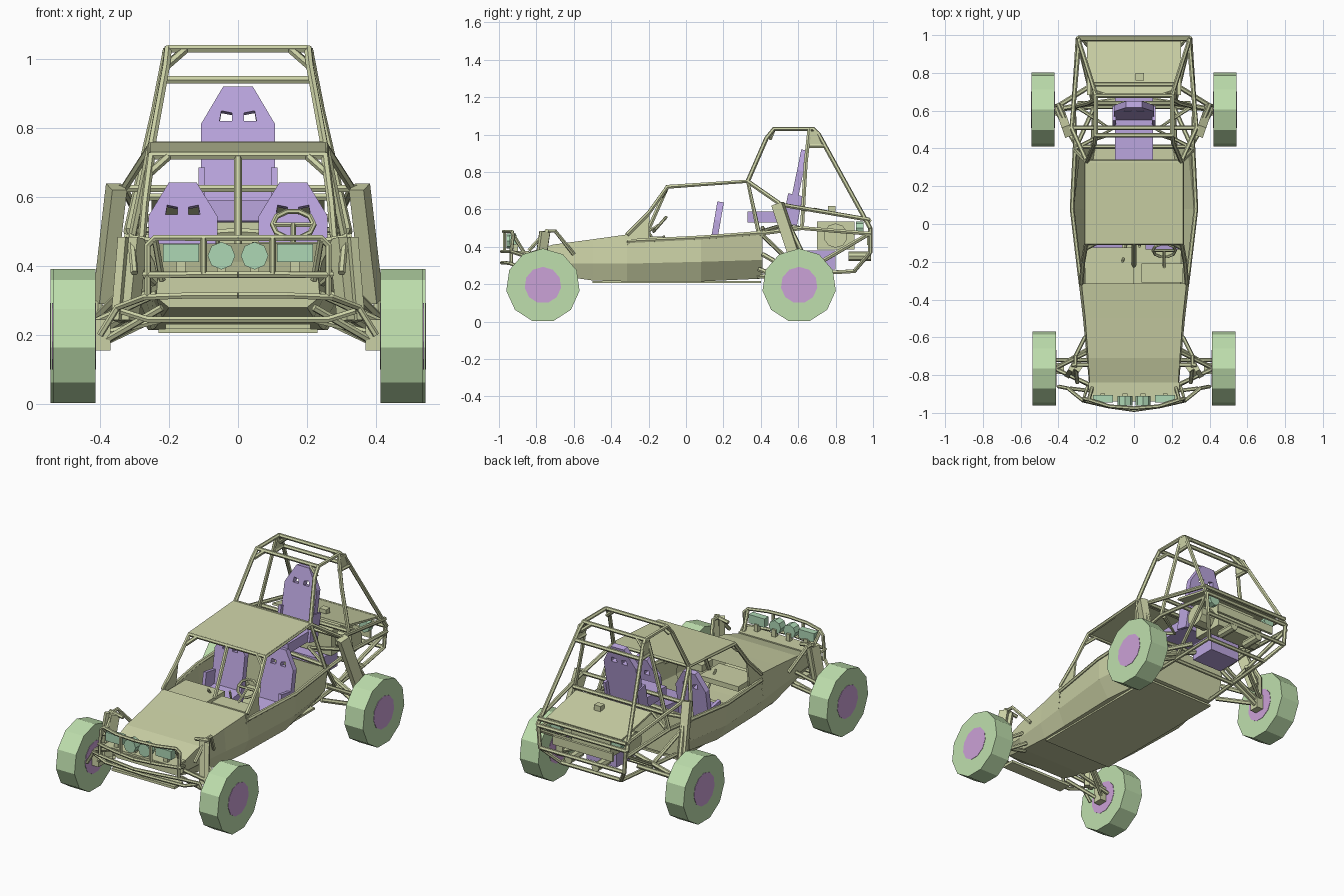
import bpy, bmesh, math
from mathutils import Matrix, Vector

def material(name, c):
    m = bpy.data.materials.new(name)
    m.diffuse_color = (*c, 1)
    return m

FRAME = material("olive", (0.60, 0.64, 0.38))
TIRE = material("tire_green", (0.52, 0.74, 0.42))
SEAT = material("purple", (0.50, 0.38, 0.74))
HUB = material("hub_purple", (0.60, 0.36, 0.68))
LAMP = material("lamp_green", (0.42, 0.68, 0.46))

def place(name, me, mat, mirror=False):
    me.materials.clear()
    me.materials.append(mat)
    ob = bpy.data.objects.new(name, me)
    bpy.context.collection.objects.link(ob)
    if mirror:
        ob.modifiers.new("mirror", 'MIRROR')
    return ob

def finish(name, bm, mat, mirror=False):
    bmesh.ops.recalc_face_normals(bm, faces=bm.faces)
    me = bpy.data.meshes.new(name)
    bm.to_mesh(me)
    bm.free()
    return place(name, me, mat, mirror)

def curve_mesh(name, cu, M, mat, mirror):
    tmp = bpy.data.objects.new("tmp", cu)
    bpy.context.collection.objects.link(tmp)
    dg = bpy.context.evaluated_depsgraph_get()
    me = bpy.data.meshes.new_from_object(tmp.evaluated_get(dg))
    me.name = name
    me.transform(M)
    bpy.data.objects.remove(tmp)
    for p in me.polygons:
        p.use_smooth = False
    return place(name, me, mat, mirror)

def splines(cu, paths, closed):
    for path in paths:
        s = cu.splines.new('POLY')
        s.points.add(len(path) - 1)
        for p, co in zip(s.points, path):
            p.co = (*co, 1) if len(co) == 3 else (*co, 0, 1)
        s.use_cyclic_u = closed

def tubes(name, paths, r=0.012, mirror=True, closed=False, mat=FRAME):
    cu = bpy.data.curves.new(name, 'CURVE')
    cu.dimensions = '3D'
    cu.bevel_depth, cu.bevel_resolution, cu.use_fill_caps = r, 1, True
    splines(cu, paths, closed)
    return curve_mesh(name, cu, Matrix(), mat, mirror)

def plate(name, outlines, t, M, mat, mirror=False):
    cu = bpy.data.curves.new(name, 'CURVE')
    cu.dimensions, cu.fill_mode, cu.extrude = '2D', 'BOTH', t / 2
    splines(cu, outlines, True)
    return curve_mesh(name, cu, M, mat, mirror)

def box(name, c, size, mat=FRAME, mirror=False, tilt=0):
    bm = bmesh.new()
    M = Matrix.Translation(c) @ Matrix.Rotation(tilt, 4, 'X') @ Matrix.Diagonal((*size, 1))
    bmesh.ops.create_cube(bm, size=1, matrix=M)
    return finish(name, bm, mat, mirror)

def beam(name, p, q, w, d, mat=FRAME):
    p, q = Vector(p), Vector(q)
    R = (q - p).to_track_quat('Z', 'Y').to_matrix().to_4x4()
    bm = bmesh.new()
    M = Matrix.Translation((p + q) / 2) @ R @ Matrix.Diagonal((w, d, (q - p).length, 1))
    bmesh.ops.create_cube(bm, size=1, matrix=M)
    return finish(name, bm, mat, True)

def drum(name, c, r, w, n, mat, axis='X', mirror=True):
    R = Matrix.Rotation(math.pi / 2, 4, 'X')
    if axis == 'X':
        R = R @ Matrix.Rotation(math.pi / 2, 4, 'Y')
    bm = bmesh.new()
    bmesh.ops.create_cone(bm, cap_ends=True, segments=n, radius1=r, radius2=r, depth=w,
                          matrix=Matrix.Translation(c) @ R)
    return finish(name, bm, mat, mirror)

def loft(name, sections, top, back):
    # section: y, then (half width, z) from keel to rim
    bm = bmesh.new()
    rows = []
    for y, *pts in sections:
        ring = [(-x, z) for x, z in reversed(pts)] + pts
        rows.append([bm.verts.new((x, y, z)) for x, z in ring])
    n = len(rows[0])
    for a, b in zip(rows, rows[1:]):
        for i in range(n if top else n - 1):
            j = (i + 1) % n
            bm.faces.new((a[i], a[j], b[j], b[i]))
    bm.faces.new(rows[-1] if back else rows[0])
    ob = finish(name, bm, FRAME)
    if not top:
        s = ob.modifiers.new("shell", 'SOLIDIFY')
        s.thickness = 0.01
    return ob

UPRIGHT = Matrix.Rotation(math.pi / 2, 4, 'X')   # plate in the xz plane

# wheels
for end, x, y in (("front", 0.475, -0.765), ("rear", 0.482, 0.605)):
    drum(end + "_tire", (x, y, 0.193), 0.198, 0.123, 11, TIRE)
    drum(end + "_hub", (x, y, 0.195), 0.098, 0.127, 11, HUB)
    box(end + "_hub_carrier", (x - 0.08, y, 0.2), (0.05, 0.06, 0.09), mirror=True)

# body: closed nose and open tub
loft("nose_body", [
    (-0.86, (0.20, 0.28), (0.237, 0.31), (0.233, 0.365)),
    (-0.71, (0.22, 0.25), (0.250, 0.31), (0.243, 0.412)),
    (-0.50, (0.24, 0.22), (0.270, 0.31), (0.258, 0.440)),
    (-0.315, (0.25, 0.215), (0.292, 0.31), (0.278, 0.466))], True, False)
loft("cockpit_tub", [
    (-0.315, (0.25, 0.215), (0.292, 0.31), (0.280, 0.425)),
    (0.08, (0.26, 0.215), (0.325, 0.32), (0.328, 0.447)),
    (0.41, (0.21, 0.23), (0.290, 0.33), (0.312, 0.472))], False, True)
box("belly_pan", (0, -0.05, 0.212), (0.46, 0.9, 0.012))

# windshield side gussets, roof and dashboard
bm = bmesh.new()
vs = [bm.verts.new(v) for v in ((0.283, -0.325, 0.41), (0.285, -0.2, 0.42),
                                (0.270, -0.195, 0.575), (0.28, -0.325, 0.468))]
bm.faces.new(vs)
g = finish("cowl_gusset", bm, FRAME, True)
g.modifiers.new("shell", 'SOLIDIFY').thickness = 0.01
box("roof_panel", (0, 0.115, 0.738), (0.51, 0.435, 0.014), tilt=0.065)
box("dashboard", (-0.13, -0.22, 0.44), (0.26, 0.19, 0.03))
box("instrument_pod", (0.15, -0.26, 0.45), (0.22, 0.1, 0.04))
tubes("cockpit_frame", [
    [(0.28, -0.315, 0.465), (0.27, -0.2, 0.58), (0.252, -0.1, 0.72), (0.252, 0.33, 0.75), (0.31, 0.39, 0.47)],
    [(0, -0.1, 0.72), (0.252, -0.1, 0.72)], [(0, 0.33, 0.75), (0.252, 0.33, 0.75)],
    [(0.256, -0.13, 0.67), (0.2, -0.1, 0.72)],
    [(0, -0.22, 0.45), (0, -0.1, 0.72)],
    [(0.281, -0.315, 0.43), (0.328, 0.08, 0.45), (0.312, 0.41, 0.475)]])

# steering wheel and levers
sw = [(0.16 + 0.06 * math.cos(a), -0.14 + 0.035 * math.sin(a), 0.52 + 0.04 * math.sin(a))
      for a in [i * math.pi / 5 for i in range(10)]]
tubes("steering_wheel", [sw], 0.008, False, True)
tubes("steering_column", [[(0.16, -0.27, 0.44), (0.16, -0.14, 0.52)], [sw[0], sw[5]]], 0.008, False)
tubes("levers", [[(0.02, -0.05, 0.23), (0.03, -0.12, 0.46)], [(-0.03, -0.05, 0.23), (-0.06, -0.2, 0.48)]], 0.007, False)

# seats: backrests with two harness slots
def seat(name, M, w, h, mirror):
    back = [(-w, 0), (w, 0), (w, h * 0.72), (w * 0.4, h), (-w * 0.4, h), (-w, h * 0.72)]
    k, z = w * 0.16, h - w * 0.95
    slot = [(k, z), (w * 0.5, z), (w * 0.45, z + w * 0.28), (k, z + w * 0.22)]
    plate(name, [back, slot, [(-x, y) for x, y in slot]], 0.035, M @ UPRIGHT, SEAT, mirror)

seat("front_seat_back", Matrix.Translation((0.16, 0.125, 0.29)) @ Matrix.Rotation(-0.17, 4, 'X'), 0.1, 0.355, True)
box("front_seat_cushion", (0.16, 0.0, 0.29), (0.2, 0.26, 0.08), SEAT, True, 0.12)
box("front_seat_bolster", (0.25, 0.09, 0.36), (0.02, 0.12, 0.14), SEAT, True, -0.17)
seat("rear_seat_back", Matrix.Translation((0, 0.555, 0.53)) @ Matrix.Rotation(-0.2, 4, 'X'), 0.107, 0.395, False)
box("rear_seat_cushion", (0, 0.45, 0.56), (0.2, 0.24, 0.06), SEAT)
box("rear_seat_bolster", (0.105, 0.57, 0.6), (0.018, 0.08, 0.16), SEAT, True, -0.2)

# rear roll cage
tubes("roll_cage", [
    [(0.25, 0.33, 0.75), (0.208, 0.43, 0.98), (0.203, 0.47, 1.03), (0.203, 0.68, 1.03), (0.21, 0.71, 1.0), (0.297, 0.985, 0.5)],
    [(0, 0.47, 1.03), (0.203, 0.47, 1.03)], [(0, 0.68, 1.03), (0.203, 0.68, 1.03)],
    [(0.207, 0.45, 0.98), (0.15, 0.47, 1.03)], [(0.21, 0.7, 0.98), (0.15, 0.68, 1.03)],
    [(0.205, 0.66, 1.03), (0.24, 0.64, 0.85), (0.32, 0.62, 0.5)],
    [(0, 0.74, 0.94), (0.22, 0.74, 0.94)], [(0.22, 0.74, 0.94), (0.215, 0.65, 0.94)],
    [(0.25, 0.33, 0.75), (0.33, 0.51, 0.625), (0.29, 0.98, 0.545)]])
plate("cage_gusset", [[(0.65, 0.94), (0.75, 0.94), (0.71, 1.02), (0.66, 1.02)]], 0.01,
      Matrix.Translation((0.215, 0, 0)) @ Matrix(((0, 0, 1, 0), (1, 0, 0, 0), (0, 1, 0, 0), (0, 0, 0, 1))), FRAME, True)

# rear lower frame
tubes("rear_frame", [
    [(0.31, 0.39, 0.47), (0.32, 0.62, 0.5), (0.297, 0.985, 0.47)],
    [(0.22, 0.38, 0.24), (0.2, 0.9, 0.27), (0.28, 0.985, 0.37), (0.29, 0.985, 0.5)],
    [(0.31, 0.4, 0.47), (0.21, 0.62, 0.26)], [(0.21, 0.62, 0.26), (0.297, 0.98, 0.47)],
    [(0, 0.985, 0.5), (0.297, 0.985, 0.5)], [(0, 0.985, 0.37), (0.28, 0.985, 0.37)],
    [(0, 0.9, 0.27), (0.2, 0.9, 0.27)], [(0, 0.62, 0.25), (0.21, 0.62, 0.25)],
    [(0, 0.51, 0.625), (0.345, 0.51, 0.625)], [(0, 0.41, 0.5), (0.31, 0.41, 0.48)],
    [(0.31, 0.4, 0.48), (0.12, 0.5, 0.51), (0.3, 0.62, 0.5)],
    [(0, 0.64, 0.6), (0.3, 0.64, 0.6)], [(0, 0.98, 0.54), (0.29, 0.98, 0.54)]])

# engine bay
box("engine_cover", (0, 0.825, 0.575), (0.5, 0.29, 0.012), tilt=-0.2)
box("cover_knob", (0.03, 0.78, 0.6), (0.045, 0.04, 0.035))
box("engine_block", (0, 0.8, 0.46), (0.26, 0.2, 0.15))
drum("engine_cylinder", (0.17, 0.8, 0.46), 0.065, 0.1, 10, FRAME)
box("gearbox", (0, 0.72, 0.33), (0.2, 0.16, 0.1), SEAT)
box("rear_panel", (0, 0.975, 0.435), (0.4, 0.015, 0.05))
drum("tail_lamp", (0.2, 0.93, 0.5), 0.035, 0.04, 8, LAMP, 'Y')
drum("exhaust", (0.09, 0.93, 0.35), 0.025, 0.12, 8, FRAME, 'Y')

# rear suspension
beam("rear_damper", (0.352, 0.49, 0.63), (0.39, 0.6, 0.3), 0.045, 0.06)
tubes("rear_arms", [
    [(0.28, 0.39, 0.28), (0.41, 0.6, 0.2)], [(0.3, 0.41, 0.36), (0.41, 0.6, 0.25)],
    [(0.2, 0.62, 0.27), (0.41, 0.61, 0.17)], [(0.2, 0.75, 0.3), (0.41, 0.62, 0.22)],
    [(0.08, 0.66, 0.33), (0.43, 0.605, 0.2)], [(0.345, 0.5, 0.62), (0.4, 0.63, 0.35), (0.41, 0.62, 0.2)]], 0.013)

# front suspension
beam("front_damper", (0.29, -0.755, 0.48), (0.315, -0.79, 0.24), 0.032, 0.05)
beam("front_spring", (0.325, -0.755, 0.48), (0.345, -0.79, 0.24), 0.026, 0.05)
tubes("front_arms", [
    [(0.3, -0.84, 0.38), (0.31, -0.745, 0.485), (0.31, -0.7, 0.485), (0.26, -0.6, 0.36)],
    [(0.22, -0.86, 0.28), (0.41, -0.77, 0.17)], [(0.24, -0.66, 0.26), (0.41, -0.76, 0.17)],
    [(0.235, -0.85, 0.32), (0.41, -0.77, 0.24)], [(0.25, -0.68, 0.33), (0.41, -0.76, 0.24)],
    [(0.24, -0.745, 0.47), (0.33, -0.745, 0.485)], [(0.2, -0.72, 0.25), (0.41, -0.72, 0.2)]], 0.011)

# front bumper and lamp rail
tubes("front_bumper", [
    [(0, -0.985, 0.375), (0.14, -0.965, 0.375), (0.27, -0.935, 0.375), (0.245, -0.86, 0.35)],
    [(0, -0.985, 0.315), (0.14, -0.965, 0.315), (0.27, -0.935, 0.31), (0.35, -0.87, 0.28), (0.4, -0.86, 0.2)],
    [(0, -0.89, 0.245), (0.26, -0.88, 0.245), (0.34, -0.87, 0.27)],
    [(0, -0.975, 0.482), (0.13, -0.965, 0.482), (0.24, -0.93, 0.482), (0.262, -0.925, 0.46), (0.262, -0.935, 0.375), (0.262, -0.935, 0.31)],
    [(0.1, -0.97, 0.482), (0.1, -0.97, 0.375)], [(0.22, -0.86, 0.36), (0.24, -0.93, 0.475)]], 0.01)
box("bumper_shelf", (0, -0.89, 0.372), (0.48, 0.1, 0.012))
box("lower_skid", (0, -0.86, 0.225), (0.42, 0.08, 0.015))
box("square_lamp", (0.165, -0.925, 0.438), (0.105, 0.04, 0.052), LAMP, True)
box("square_lamp_stand", (0.165, -0.91, 0.395), (0.025, 0.025, 0.05), mirror=True)
drum("round_lamp", (0.048, -0.935, 0.43), 0.04, 0.05, 8, LAMP, 'Y')
box("round_lamp_stand", (0.048, -0.91, 0.395), (0.025, 0.025, 0.05), mirror=True)
